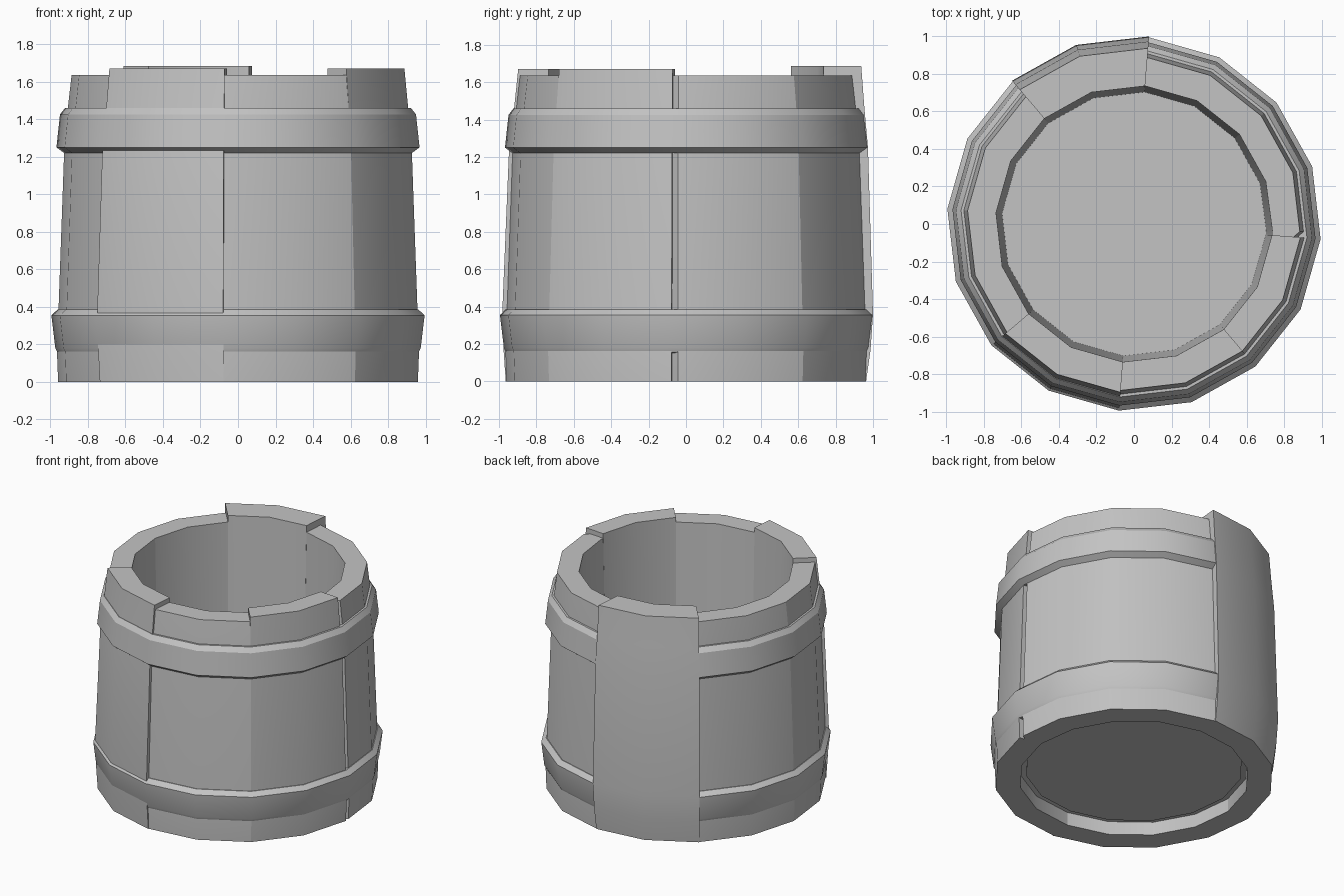
import bpy, bmesh, math

cube = bpy.data.objects.get("Cube")
if cube:
    bpy.data.objects.remove(cube)

SIDES = 16
STEP = 360 / SIDES
START = -4.6

grey = bpy.data.materials.new("plain grey")
grey.use_nodes = True
COLOUR = (0.55, 0.55, 0.55, 1)
grey.diffuse_color = COLOUR
grey.node_tree.nodes["Principled BSDF"].inputs["Base Color"].default_value = COLOUR


def polar(r, deg, z):
    a = math.radians(deg)
    return (r * math.cos(a), r * math.sin(a), z)


def sweep(name, columns, closed):
    """Skin closed (radius, z) profiles given as (angle, profile) columns."""
    bm = bmesh.new()
    rings = [[bm.verts.new(polar(r, deg, z)) for r, z in prof] for deg, prof in columns]
    count = len(rings)
    for i in range(count if closed else count - 1):
        a, b = rings[i], rings[(i + 1) % count]
        for j in range(len(a)):
            k = (j + 1) % len(a)
            bm.faces.new((a[j], b[j], b[k], a[k]))
    if not closed:
        bm.faces.new(rings[0])
        bm.faces.new(rings[-1])
    bmesh.ops.recalc_face_normals(bm, faces=bm.faces)
    return finish(name, bm)


def finish(name, bm):
    mesh = bpy.data.meshes.new(name)
    bm.to_mesh(mesh)
    bm.free()
    mesh.materials.append(grey)
    obj = bpy.data.objects.new(name, mesh)
    bpy.context.collection.objects.link(obj)
    bpy.ops.object.select_all(action="DESELECT")
    obj.select_set(True)
    bpy.context.view_layer.objects.active = obj
    bpy.ops.object.shade_smooth_by_angle(angle=math.radians(30))
    return obj


# Outer stave profiles: plain, slightly proud, and fully proud of the bands
PLAIN = [(0.962, 0), (0.968, 0.16), (0.96, 0.38), (0.93, 1.22), (0.91, 1.46)]
PROUD = [(0.967, 0), (0.978, 0.16), (0.985, 0.38), (0.95, 1.22), (0.922, 1.46)]
OUTER = [(0.966, 0), (0.99, 0.17), (1.003, 0.36), (0.976, 1.25), (0.957, 1.46)]
INNER_FOOT = [(0.705, 0.11), (0.79, 0.1), (0.79, 0)]


def stave_profile(outer, rim, top, shrink=1.0):
    wall = [(r * shrink, z) for r, z in outer + [(rim, top)]]
    return wall + [(0.738, top)] + INNER_FOOT


# Eight staves, two sides each, counter-clockwise from the +x side
STAVES = [
    ("left_rear_stave", PLAIN, 0.89, 1.635),
    ("back_left_stave", PLAIN, 0.89, 1.635),
    ("back_raised_stave", OUTER, 0.94, 1.685),
    ("back_right_stave", PLAIN, 0.89, 1.635),
    ("right_front_stave", PLAIN, 0.89, 1.635),
    ("front_raised_stave", PROUD, 0.90, 1.67),
    ("front_left_stave", PLAIN, 0.89, 1.635),
    ("left_raised_stave", PLAIN, 0.89, 1.67),
]
for i, (name, outer, rim, top) in enumerate(STAVES):
    first = START + 2 * STEP * i
    prof = stave_profile(outer, rim, top)
    columns = [(first + STEP * k, prof) for k in range(3)]
    if i == 0:
        # Chamfered groove along the leading edge of this stave
        columns[0] = (first, stave_profile(outer, rim, top, 0.96))
        columns.insert(1, (first + 2, stave_profile(outer, rim, top, 0.994)))
    sweep(name, columns, False)

# Two chamfered hoops around the body
HOOPS = {
    "lower_band": [(0.93, 0.15), (0.965, 0.155), (0.977, 0.18),
                   (0.998, 0.355), (0.965, 0.385), (0.93, 0.385)],
    "upper_band": [(0.88, 1.22), (0.93, 1.22), (0.971, 1.25),
                   (0.952, 1.425), (0.925, 1.46), (0.88, 1.46)],
}
for name, prof in HOOPS.items():
    sweep(name, [(START + STEP * k, prof) for k in range(SIDES)], True)

# Recessed floor
bm = bmesh.new()
lower = [bm.verts.new(polar(0.75, START + STEP * k, 0.09)) for k in range(SIDES)]
upper = [bm.verts.new(polar(0.75, START + STEP * k, 0.13)) for k in range(SIDES)]
bm.faces.new(lower)
bm.faces.new(upper)
for k in range(SIDES):
    n = (k + 1) % SIDES
    bm.faces.new((lower[k], lower[n], upper[n], upper[k]))
bmesh.ops.recalc_face_normals(bm, faces=bm.faces)
finish("floor", bm)
